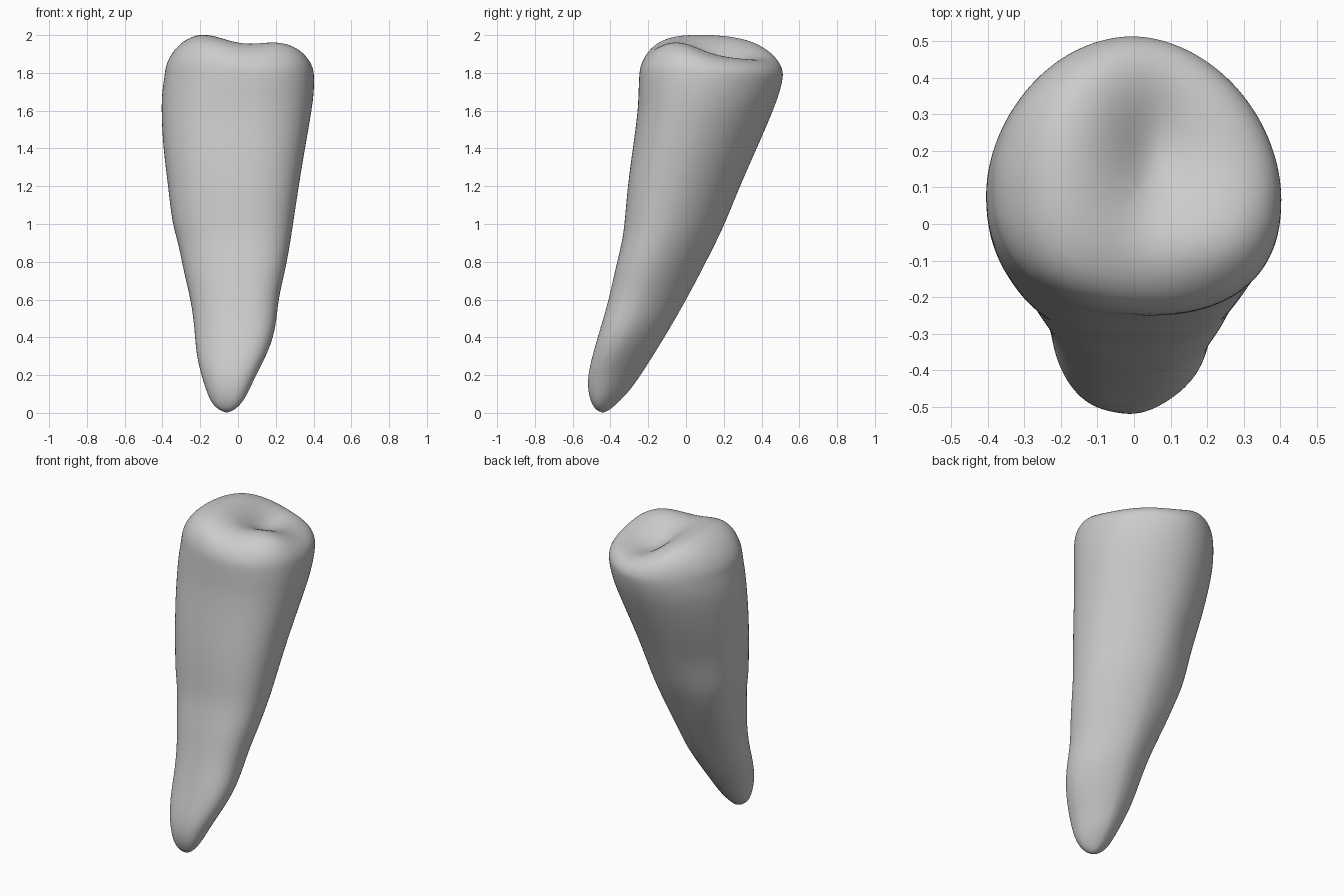
import bpy, bmesh, math

if "Cube" in bpy.data.objects:
    bpy.data.objects.remove(bpy.data.objects["Cube"])

SEGS = 48
TOP = 1.78

# Body sections: height, x min, x max, y min, y max
SECTIONS = [
    (0.015, -0.1, -0.02, -0.475, -0.405),
    (0.05, -0.14, 0.02, -0.497, -0.365),
    (0.11, -0.165, 0.055, -0.515, -0.305),
    (0.2, -0.195, 0.095, -0.516, -0.24),
    (0.32, -0.223, 0.16, -0.485, -0.165),
    (0.45, -0.23, 0.202, -0.447, -0.085),
    (0.6, -0.25, 0.212, -0.403, 0.0),
    (0.75, -0.288, 0.25, -0.372, 0.08),
    (0.9, -0.315, 0.277, -0.335, 0.155),
    (1.0, -0.349, 0.292, -0.321, 0.205),
    (1.2, -0.37, 0.322, -0.307, 0.285),
    (1.4, -0.397, 0.355, -0.28, 0.375),
    (1.6, -0.407, 0.391, -0.254, 0.462),
    (1.7, -0.403, 0.403, -0.251, 0.498),
    (TOP, -0.39, 0.404, -0.248, 0.516),
]


def bump(x, y, cx, cy, wx, wy):
    return math.exp(-((x - cx) / wx) ** 2 - ((y - cy) / wy) ** 2)


def outline(z, x0, x1, y0, y1, scale=1.0):
    """Skewed rounded section, squarer in front, with a soft swelling behind."""
    cx, cy = (x0 + x1) / 2, y0 + 0.44 * (y1 - y0)
    rise = min(z / 1.6, 1)
    skew = 0.2 - 0.16 * rise
    back = 1.7 + 0.2 * rise
    pts = []
    for i in range(SEGS):
        a = math.tau * i / SEGS
        c, s = math.cos(a), math.sin(a)
        power = 2 / back if s > 0 else 2 / 2.35
        ry = y1 - cy if s > 0 else cy - y0
        r = scale * (1 + 0.07 * bump(a, z, math.radians(138), 0.86, 0.4, 0.18)
                     - 0.03 * bump(a, z, math.radians(125), 1.14, 0.3, 0.13))
        px = math.copysign(abs(c) ** power, c) * (x1 - x0) / 2
        py = math.copysign(abs(s) ** power, s) * ry - skew * px
        pts.append((cx + px * r, cy + py * r))
    return pts, (cx, cy)


def chewing_height(x, y):
    """Long cusp on one side, short cusp on the other, groove between."""
    return (1.882 + 0.119 * bump(x, y, -0.2, 0.12, 0.21, 0.58)
            + 0.082 * bump(x, y, 0.22, -0.06, 0.26, 0.18)
            - 0.05 * bump(x, y, 0.06, 0.2, 0.1, 0.18))


bm = bmesh.new()
rings = []

# Root and crown wall
for z, *box in SECTIONS:
    pts, _ = outline(z, *box)
    rings.append([bm.verts.new((x, y, z)) for x, y in pts])

# Rounded rim and chewing surface
for s in (0.99, 0.97, 0.94, 0.9, 0.85, 0.78, 0.7, 0.6, 0.5, 0.4, 0.3, 0.2, 0.1):
    pts, centre = outline(TOP, *box, scale=s)
    dome = (1 - s ** 6.5) ** 0.5
    rings.append([bm.verts.new((x, y, TOP + (chewing_height(x, y) - TOP) * dome))
                  for x, y in pts])

# Skin between rings, then close both ends
for low, high in zip(rings, rings[1:]):
    for i in range(SEGS):
        j = (i + 1) % SEGS
        bm.faces.new((low[i], low[j], high[j], high[i]))
tip = bm.verts.new((-0.06, -0.44, 0.0))
pit = bm.verts.new((*centre, chewing_height(*centre)))
for i in range(SEGS):
    j = (i + 1) % SEGS
    bm.faces.new((rings[0][j], rings[0][i], tip))
    bm.faces.new((rings[-1][i], rings[-1][j], pit))
bmesh.ops.recalc_face_normals(bm, faces=bm.faces)

mesh = bpy.data.meshes.new("tooth")
bm.to_mesh(mesh)
bm.free()
tooth = bpy.data.objects.new("tooth", mesh)
bpy.context.collection.objects.link(tooth)

# Plain grey surface
grey = bpy.data.materials.new("light grey")
grey.use_nodes = True
colour = (0.6, 0.6, 0.6, 1)
grey.diffuse_color = colour
grey.node_tree.nodes["Principled BSDF"].inputs["Base Color"].default_value = colour
mesh.materials.append(grey)

# Smooth finish
finish = tooth.modifiers.new("smooth surface", "SUBSURF")
finish.levels = finish.render_levels = 2
mesh.shade_smooth()
